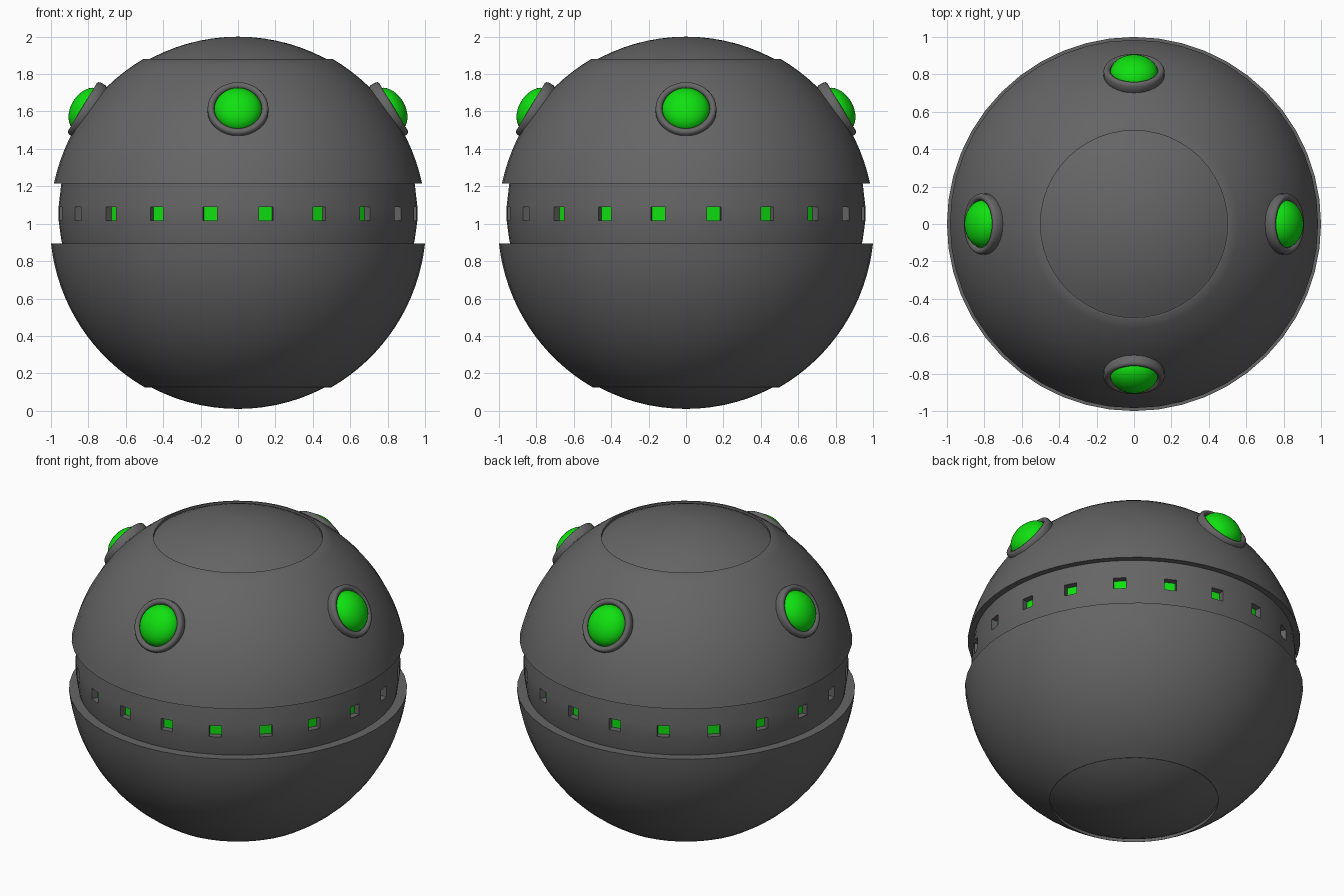
import bpy, bmesh, math
from mathutils import Matrix, Vector

cube = bpy.data.objects.get("Cube")
if cube:
    bpy.data.objects.remove(cube, do_unlink=True)

CENTRE = 1.005          # height of the sphere's centre


def material(name, rgb):
    mat = bpy.data.materials.new(name)
    mat.use_nodes = True
    colour = (*rgb, 1)
    mat.diffuse_color = colour
    mat.node_tree.nodes["Principled BSDF"].inputs["Base Color"].default_value = colour
    return mat


grey = material("dark_grey", (0.13, 0.13, 0.13))
green = material("glowing_green", (0.005, 0.75, 0.005))


def lathe(profile, steps, start=0.0):
    """Revolve (radius, height) points, listed from bottom to top, about z."""
    bm = bmesh.new()
    rings = []
    for i in range(steps):
        a = start + math.tau * i / steps
        rings.append([bm.verts.new((r * math.cos(a), r * math.sin(a), z)) for r, z in profile])
    for i in range(steps):
        here, there = rings[i], rings[(i + 1) % steps]
        for j in range(len(profile) - 1):
            bm.faces.new((here[j], there[j], there[j + 1], here[j + 1]))
    bmesh.ops.remove_doubles(bm, verts=bm.verts, dist=1e-5)
    return bm


def finish(bm, name, mats, matrix=Matrix(), angle=35):
    mesh = bpy.data.meshes.new(name)
    bm.to_mesh(mesh)
    bm.free()
    for mat in mats:
        mesh.materials.append(mat)
    obj = bpy.data.objects.new(name, mesh)
    bpy.context.collection.objects.link(obj)
    obj.matrix_world = matrix
    bpy.ops.object.select_all(action="DESELECT")
    obj.select_set(True)
    bpy.context.view_layer.objects.active = obj
    bpy.ops.object.shade_smooth_by_angle(angle=math.radians(angle))
    return obj


def arc(radius, height, low, high, count):
    """Ellipse points between two heights relative to its centre."""
    a, b = math.asin(low / height), math.asin(high / height)
    angles = [a + (b - a) * i / count for i in range(count + 1)]
    return [(radius * math.cos(t), height * math.sin(t)) for t in angles]


def raised(points):
    return [(r, z + CENTRE) for r, z in points]


# Hull shells, each with a step down to the cap and a ledge to the band
upper = arc(1.006, 1.013, 0.21, 0.875, 14)
upper = [(0.93, 0.21)] + upper + [(0.5, 0.875), (0.5, 0.84)]
finish(lathe(raised(upper), 48), "upper_hull", [grey])

lower = arc(1.006, 1.013, -0.88, -0.11, 16)
lower = [(0.5, -0.84), (0.5, -0.88)] + lower + [(0.93, -0.11)]
finish(lathe(raised(lower), 48), "lower_hull", [grey])

# Polar caps, set slightly below the hull surface
finish(lathe(raised(arc(0.995, 0.995, 0.85, 0.995, 8)), 48), "top_cap", [grey])
finish(lathe(raised(arc(0.995, 0.995, -0.995, -0.85, 8)), 48), "bottom_cap", [grey])

# Recessed equator band with twenty sunken windows
WINDOWS = 20
steps = WINDOWS * 4
band_profile = [(0.94, 0.89), (0.945, 0.91), (0.96, 1.018), (0.96, 1.09), (0.945, 1.22)]
band = lathe(band_profile, steps, math.radians(6.75))
panes = []
for face in band.faces:
    c = face.calc_center_median()
    turn = (math.degrees(math.atan2(c.y, c.x)) - 9) % 18
    if 1.018 < c.z < 1.09 and min(turn, 18 - turn) < 1:
        panes.append(face)
sunk = bmesh.ops.extrude_discrete_faces(band, faces=panes)["faces"]
for face in sunk:
    face.material_index = 1
    inward = face.calc_center_median() * Vector((1, 1, 0))
    bmesh.ops.translate(band, verts=face.verts, vec=-0.04 * inward.normalized())
finish(band, "window_band", [grey, green])

# Four tilted lamps: a rounded collar around a flattened dome
collar = [(0.158, -0.06), (0.163, -0.045), (0.163, -0.015), (0.157, -0.004),
          (0.148, 0), (0.138, -0.002), (0.128, -0.01), (0.125, -0.05)]
dome = [(r, z - 0.03) for r, z in arc(0.128, 0.088, -0.03, 0.088, 10)]
TILT = math.radians(90 - 31)
for index, side in enumerate(("left", "back", "right", "front")):
    place = (Matrix.Rotation(index * math.pi / 2, 4, "Z")
             @ Matrix.Translation((0.832, 0, 1.624))
             @ Matrix.Rotation(TILT, 4, "Y"))
    finish(lathe(collar, 32), side + "_lamp_collar", [grey], place, 50)
    finish(lathe(dome, 32), side + "_lamp_dome", [green], place, 50)
